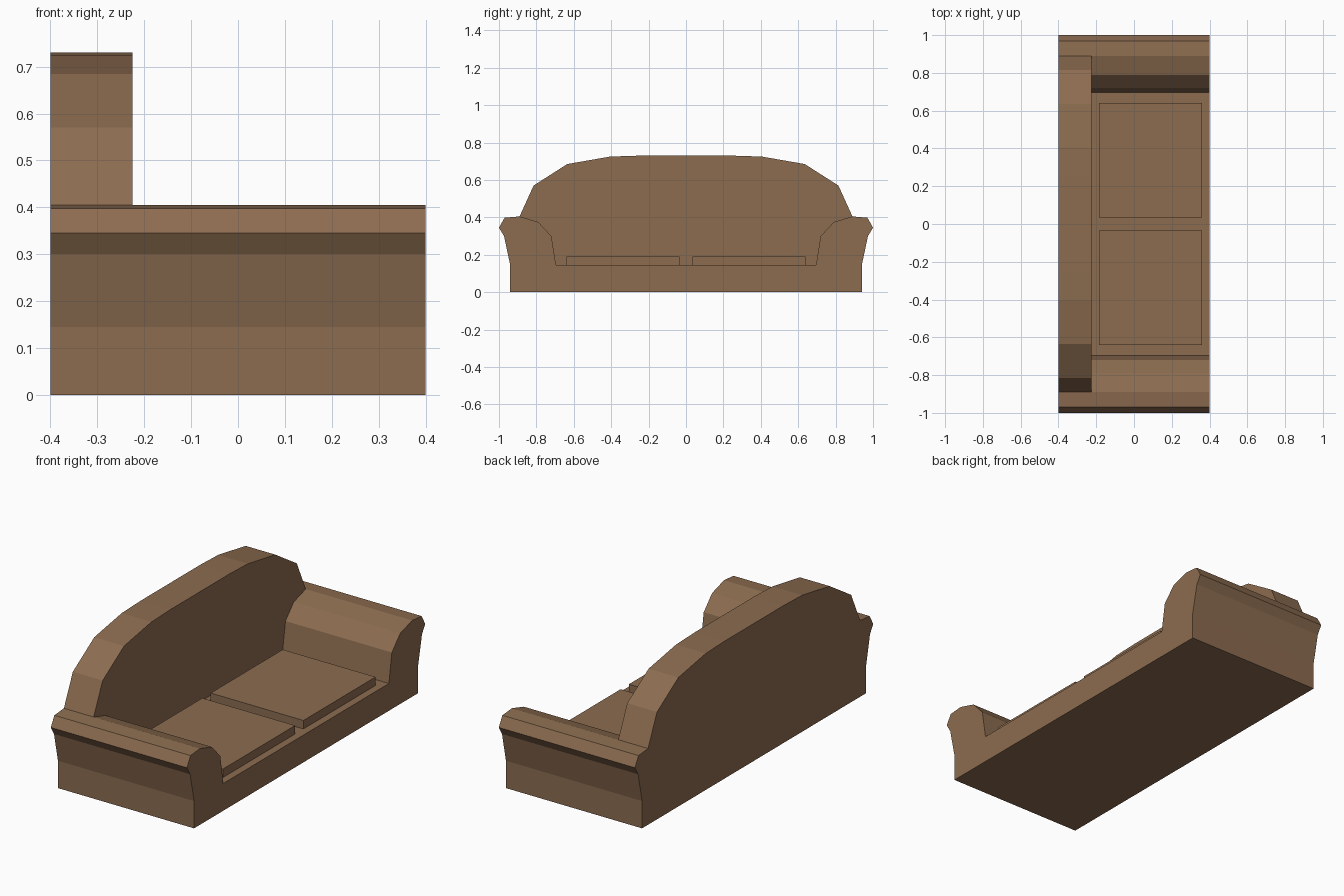
import bpy
import bmesh

if "Cube" in bpy.data.objects:
    bpy.data.objects.remove(bpy.data.objects["Cube"], do_unlink=True)

# Brown upholstery
COLOUR = (0.262, 0.150, 0.080, 1.0)
brown = bpy.data.materials.new("brown_upholstery")
brown.use_nodes = True
brown.diffuse_color = COLOUR
brown.node_tree.nodes["Principled BSDF"].inputs["Base Color"].default_value = COLOUR


def mirrored(half):
    """Close a (y, z) half outline with its mirror image."""
    return half + [(-y, z) for y, z in reversed(half)]


def extrude_profile(name, outline, x0, x1):
    """Extrude a (y, z) outline along x into a flat shaded solid."""
    bm = bmesh.new()
    face = bm.faces.new([bm.verts.new((x0, y, z)) for y, z in outline])
    result = bmesh.ops.extrude_face_region(bm, geom=[face])
    moved = [g for g in result["geom"] if isinstance(g, bmesh.types.BMVert)]
    bmesh.ops.translate(bm, verts=moved, vec=(x1 - x0, 0, 0))
    bmesh.ops.recalc_face_normals(bm, faces=bm.faces)
    mesh = bpy.data.meshes.new(name)
    bm.to_mesh(mesh)
    bm.free()
    mesh.materials.append(brown)
    obj = bpy.data.objects.new(name, mesh)
    bpy.context.collection.objects.link(obj)
    return obj


SEAT = 0.145
BACK, FRONT = -0.40, 0.40

# Base and rolled arms share one profile
arm_outer = [(0.94, 0), (0.94, SEAT), (0.973, 0.30), (1.0, 0.345), (0.97, 0.398)]
arm_inner = [(0.89, 0.405), (0.79, 0.375), (0.72, 0.30), (0.695, SEAT)]
extrude_profile("base_and_arms", mirrored(arm_outer + arm_inner), BACK, FRONT)

# Arched backrest fitted between the arms
arch = [(0.25, 0.73), (0.405, 0.725), (0.635, 0.685), (0.815, 0.57)]
backrest = mirrored(arch + arm_inner)
extrude_profile("backrest", backrest, BACK, -0.225)

# Two seat cushions
for name, side in (("left_cushion", -1), ("right_cushion", 1)):
    near, far = 0.035 * side, 0.64 * side
    outline = [(near, SEAT), (far, SEAT), (far, 0.19), (near, 0.19)]
    extrude_profile(name, outline, -0.185, 0.36)
